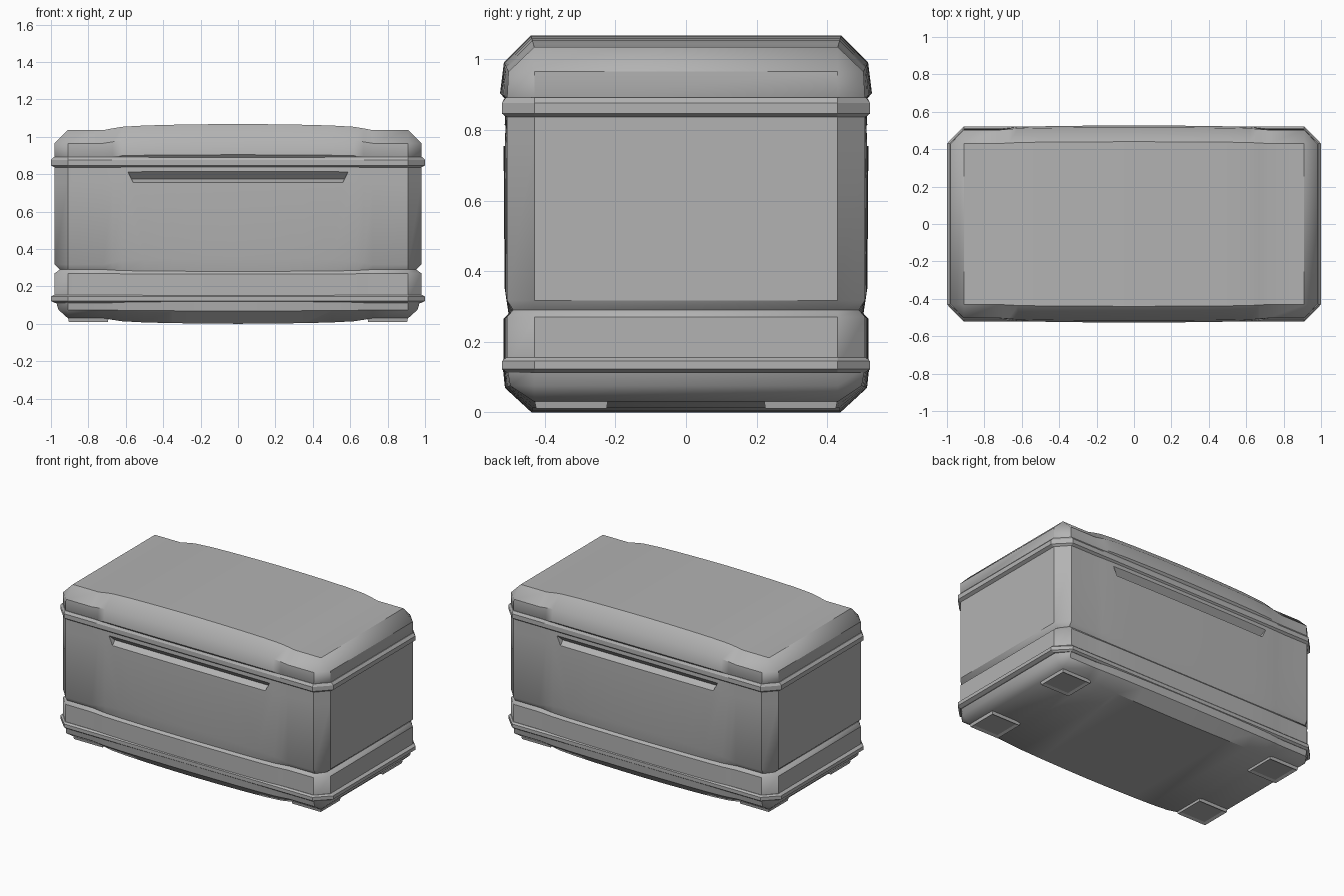
import bpy, bmesh, math
from mathutils import Vector

if "Cube" in bpy.data.objects:
    bpy.data.objects.remove(bpy.data.objects["Cube"])

grey = bpy.data.materials.new("mid_grey")
grey.diffuse_color = (0.45, 0.45, 0.45, 1)
grey.use_nodes = True
grey.node_tree.nodes["Principled BSDF"].inputs["Base Color"].default_value = grey.diffuse_color

# Long-side stations: x position and how strongly the centre bulge applies there
HALF = [(0.91, 0), (0.72, 0), (0.67, 0.3), (0.62, 0.55), (0.5, 0.76),
        (0.35, 0.88), (0.18, 0.96)]
STATIONS = [(-x, b) for x, b in HALF] + [(0, 1)] + [(x, b) for x, b in reversed(HALF)]
N = len(STATIONS)
CORNER_Y = 0.43


def finish(name, bm):
    bmesh.ops.remove_doubles(bm, verts=bm.verts, dist=0.0005)
    bmesh.ops.recalc_face_normals(bm, faces=bm.faces)
    me = bpy.data.meshes.new(name)
    bm.to_mesh(me)
    bm.free()
    me.materials.append(grey)
    ob = bpy.data.objects.new(name, me)
    bpy.context.collection.objects.link(ob)
    return ob


def activate(ob):
    bpy.ops.object.select_all(action='DESELECT')
    ob.select_set(True)
    bpy.context.view_layer.objects.active = ob


def smooth(ob, degrees=40):
    activate(ob)
    bpy.ops.object.shade_smooth_by_angle(angle=math.radians(degrees))


def loft(name, rings):
    """Stack chamfered outlines; ring = z, half x, half y, bulge in y, bulge in z."""
    bm = bmesh.new()
    loops = []
    for z, hx, hy, dy, dz in rings:
        front = [(x, -hy - dy * b, z + dz * b) for x, b in STATIONS]
        back = [(x, -y, h) for x, y, h in reversed(front)]
        pts = (front + [(hx, -CORNER_Y, z), (hx, CORNER_Y, z)] +
               back + [(-hx, CORNER_Y, z), (-hx, -CORNER_Y, z)])
        loops.append([bm.verts.new(p) for p in pts])
    total = 2 * N + 4
    for lo, hi in zip(loops, loops[1:]):
        for i in range(total):
            j = (i + 1) % total
            bm.faces.new((lo[i], lo[j], hi[j], hi[i]))
    # Caps made of strips running front to back
    for lp in (loops[0], loops[-1]):
        last = 2 * N + 1
        for i in range(N - 1):
            bm.faces.new((lp[i], lp[i + 1], lp[last - i - 1], lp[last - i]))
        bm.faces.new((lp[N - 1], lp[N], lp[N + 1], lp[N + 2]))
        bm.faces.new((lp[last], lp[last + 1], lp[last + 2], lp[0]))
    return finish(name, bm)


# Lower shell with rounded underside
base = loft("base", [(0.03, 0.91, 0.43, 0.008, -0.03),
                     (0.075, 0.96, 0.498, 0.015, -0.006),
                     (0.125, 0.975, 0.507, 0.012, 0)])

# Main body with a V groove low down that softens across the bulge
body = loft("body", [(0.13, 0.98, 0.507, 0.01, 0),
                     (0.27, 0.98, 0.507, 0.01, -0.005),
                     (0.29, 0.953, 0.490, 0.013, -0.01),
                     (0.317, 0.98, 0.507, 0.007, 0.035),
                     (0.76, 0.98, 0.507, 0.01, 0),
                     (0.86, 0.98, 0.507, 0.004, 0)])

# Handle slots cut into the front and back
for s in (-1, 1):
    bm = bmesh.new()
    for m in (-1, 1):
        for y in (0.514, 0.62):
            bm.verts.new((m * 0.59, s * y, 0.815))
            bm.verts.new((m * 0.56, s * y, 0.755))
        bm.verts.new((m * 0.57, s * 0.475, 0.775))
    bmesh.ops.convex_hull(bm, input=bm.verts)
    cutter = finish("slot_cutter", bm)
    cutter.hide_render = True
    activate(body)
    mod = body.modifiers.new("slot", 'BOOLEAN')
    mod.operation = 'DIFFERENCE'
    mod.solver = 'EXACT'
    mod.object = cutter
    bpy.ops.object.modifier_apply(modifier=mod.name)
    bpy.data.objects.remove(cutter, do_unlink=True)

# Raised bands
lower_band = loft("lower_band", [(0.112, 0.98, 0.507, 0.003, 0),
                                 (0.122, 1.0, 0.521, 0, 0),
                                 (0.145, 1.0, 0.521, 0, 0),
                                 (0.155, 0.985, 0.510, 0.003, 0)])
upper_band = loft("upper_band", [(0.836, 0.98, 0.507, 0.003, 0),
                                 (0.847, 1.0, 0.522, 0, 0),
                                 (0.876, 1.0, 0.522, 0, 0),
                                 (0.892, 0.985, 0.510, 0.003, 0)])

# Lid with chamfered rim and raised centre
lid = loft("lid", [(0.88, 0.975, 0.500, 0.010, 0.005),
                   (0.892, 0.98, 0.507, 0.02, 0.012),
                   (0.965, 0.98, 0.503, 0.013, 0.027),
                   (1.035, 0.91, 0.43, 0.01, 0.033)])

for ob in (base, body, lid):
    smooth(ob)
for ob in (lower_band, upper_band):
    smooth(ob, 25)

# Four corner feet with a recessed sole
for sx in (-1, 1):
    for sy in (-1, 1):
        bm = bmesh.new()
        bmesh.ops.create_cube(bm, size=1)
        for v in bm.verts:
            low = v.co.z < 0
            k = 0.95 if low else 1.0
            v.co = Vector((sx * 0.80 + v.co.x * 0.22 * k,
                           sy * 0.325 + v.co.y * 0.21 * k,
                           0.01 if low else 0.04))
        bm.normal_update()
        sole = min(bm.faces, key=lambda f: f.calc_center_median().z)
        bmesh.ops.inset_region(bm, faces=[sole], thickness=0.025, depth=-0.008)
        finish("foot", bm)
